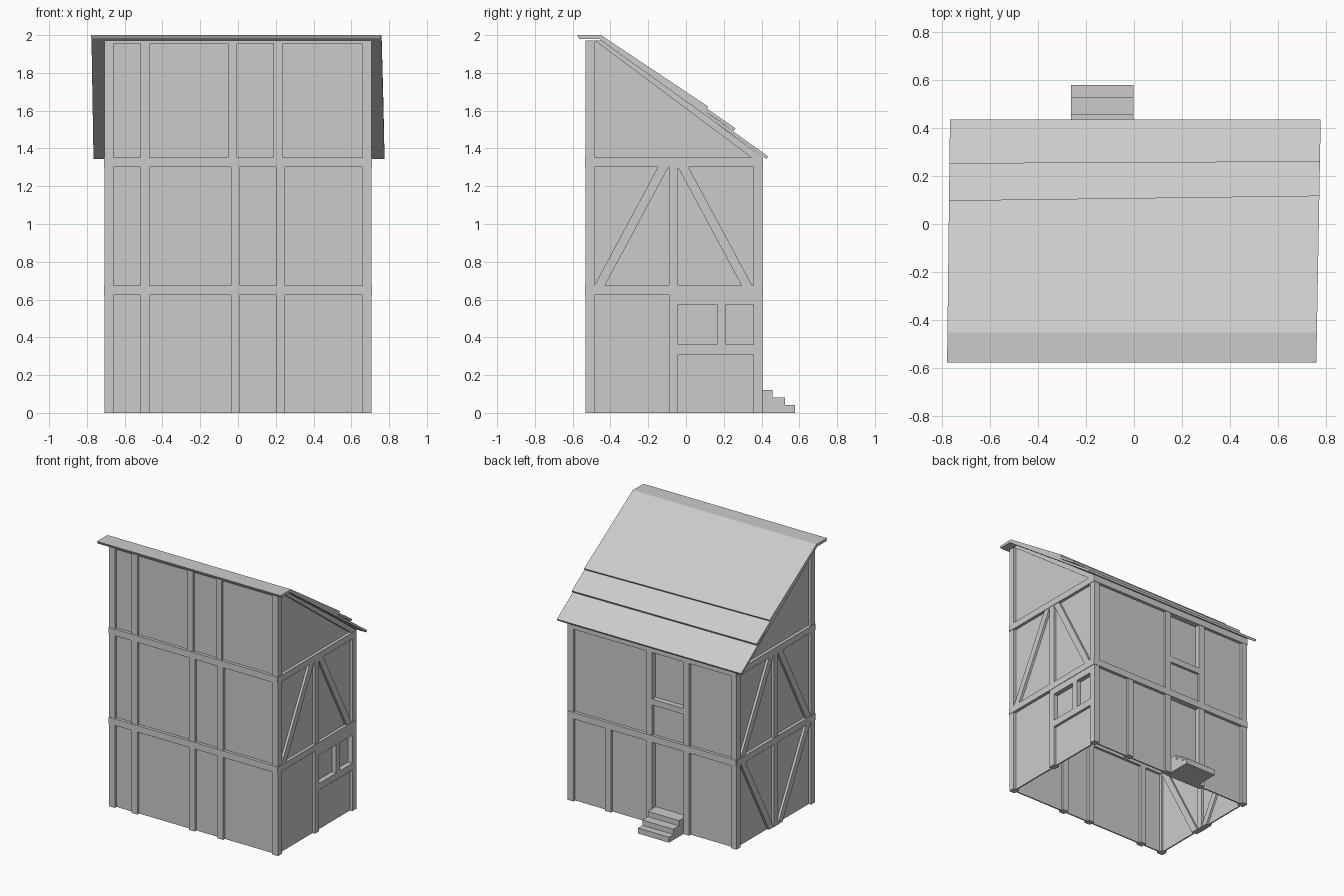
import bpy, bmesh

if "Cube" in bpy.data.objects:
    bpy.data.objects.remove(bpy.data.objects["Cube"])

X, YF, YB = 0.706, -0.532, 0.405      # outer wall faces
B = 0.048                             # beam size

# Each wall maps (along wall, depth inward, height) to world space
WALLS = {
    "front": lambda u, d, z: (u, YF + d, z),
    "back":  lambda u, d, z: (u, YB - d, z),
    "right": lambda u, d, z: (X - d, u, z),
    "left":  lambda u, d, z: (-X + d, u, z),
}


def solid(name, ring_a, ring_b):
    """Closed solid joining two matching rings of points."""
    bm = bmesh.new()
    a = [bm.verts.new(p) for p in ring_a]
    b = [bm.verts.new(p) for p in ring_b]
    n = len(a)
    bm.faces.new(a)
    bm.faces.new(b[::-1])
    for i in range(n):
        j = (i + 1) % n
        bm.faces.new((a[i], b[i], b[j], a[j]))
    bmesh.ops.recalc_face_normals(bm, faces=bm.faces)
    me = bpy.data.meshes.new(name)
    bm.to_mesh(me)
    bm.free()
    ob = bpy.data.objects.new(name, me)
    bpy.context.collection.objects.link(ob)
    return ob


def prism(name, wall, pts, d0=0.0, d1=B):
    f = WALLS[wall]
    return solid(f"{wall}_{name}", [f(u, d0, z) for u, z in pts],
                 [f(u, d1, z) for u, z in pts])


def rect(name, wall, u0, u1, z0, z1, d0=0.0, d1=B):
    return prism(name, wall, [(u0, z0), (u1, z0), (u1, z1), (u0, z1)], d0, d1)


def post(wall, u, z0, z1):
    rect("post", wall, u, u + B, z0, z1)


def panel(wall, u0, u1, z0, z1, depth=0.02):
    rect("panel", wall, u0, u1, z0, z1, depth, depth + 0.01)


def brace(wall, u0, z0, u1, z1, w=0.028):
    prism("brace", wall, [(u0 - w, z0), (u0 + w, z0), (u1 + w, z1), (u1 - w, z1)],
          0.002, B - 0.002)


# Storey heights
F1, F1T, F2, F2T, TOP = 0.625, 0.675, 1.303, 1.353, 1.972

# Corner posts
for side in ("left", "right"):
    rect("corner_post_front", side, YF, YF + B, 0, TOP)
    rect("corner_post_back", side, YB - B, YB, 0, F2T)

# Storey rails, slightly proud of the posts
for wall in WALLS:
    lo, hi = (-X, X) if wall in ("front", "back") else (YF, YB)
    for z0, z1 in ((F1, F1T), (F2, F2T)):
        rect("rail", wall, lo, hi, z0, z1, -0.003, B)

# Front wall
panel("front", -X + 0.02, X - 0.02, 0, TOP)
rect("top_plate", "front", -X + B, X - B, 1.955, TOP)
for z0, z1, us in ((0, F1, (-0.517, -0.037, 0.2)),
                   (F1T, F2, (-0.517, -0.037, 0.2)),
                   (F2T, TOP, (-0.517, -0.053, 0.187))):
    for u in us:
        post("front", u, z0, z1)

# Back wall with door and window bay between two posts
DL, DR = -0.262, 0.0
panel("back", DR, X - 0.02, 0, F2T)
panel("back", -X + 0.02, DL, 0, F2T)
for u in (DL - B, DR):
    post("back", u, 0, F1)
    post("back", u, F1T, F2)
post("back", 0.345, 0, F1)
rect("door", "back", DL, DR, 0.0, F1, 0.04, 0.05)
rect("window_rail", "back", DL, DR, 0.905, 0.95)
panel("back", DL, DR, F1T, 0.905)
rect("window", "back", DL, DR, 0.95, F2, 0.04, 0.05)

# Side walls: shared posts, upper braces, gable and rafter
for side in ("left", "right"):
    post(side, -0.09, 0, F1)
    post(side, -0.09, F1T, F2)
    brace(side, -0.457, F1T, -0.12, F2)
    brace(side, 0.322, F1T, -0.016, F2)
    panel(side, YF + 0.02, YB - 0.02, F1, F2T)
    panel(side, YF + 0.02, -0.06, 0, F1)
    prism("gable_panel", side, [(YF + 0.02, F2), (0.38, F2), (0.38, F2T),
                                (-0.45, 1.965), (YF + 0.02, 1.965)], 0.02, 0.03)
    prism("rafter", side, [(YF + B, TOP), (-0.432, TOP), (YB, F2T), (0.345, F2T)])

# Left lower storey: V braces
panel("left", -0.06, YB - 0.02, 0, F1)
brace("left", -0.12, 0, -0.457, F1)
brace("left", -0.016, 0, 0.322, F1)

# Right lower storey: pair of windows
rect("window_sill", "right", -0.042, YB - B, 0.31, 0.362)
rect("window_head", "right", -0.042, YB - B, 0.575, F1)
rect("window_mullion", "right", 0.165, 0.212, 0.362, 0.575)
panel("right", -0.06, YB - 0.02, 0, 0.33)
rect("windows", "right", -0.06, YB - 0.02, 0.33, 0.6, 0.036, 0.046)


# Roof: three thin boards fanning out from the ridge, slightly skewed
def roof_edge(y, side):
    t = (y + 0.575) / 1.01
    return -0.777 + 0.012 * t if side < 0 else 0.758 + 0.018 * t


def roof_board(name, ridge_z, y_end, z_end, skew):
    rings = []
    for side in (-1, 1):
        slope = (ridge_z - z_end) / (y_end + 0.45)
        y1 = y_end + (skew if side > 0 else -skew)
        z1 = ridge_z - slope * (y1 + 0.45)
        pts = [(-0.45, ridge_z), (y1, z1), (y1 - 0.008, z1 - 0.014),
               (-0.458, ridge_z - 0.016)]
        rings.append([(roof_edge(y, side), y, z) for y, z in pts])
    solid(name, *rings)


roof_board("roof_upper", 2.0, 0.108, 1.628, 0.01)
roof_board("roof_middle", 1.997, 0.257, 1.510, 0.004)
roof_board("roof_lower", 1.993, 0.434, 1.358, 0.0)
cap = [(-0.576, 2.0), (-0.45, 2.0), (-0.44, 1.98), (-0.566, 1.98)]
solid("roof_cap", *[[(roof_edge(y, s), y, z) for y, z in cap] for s in (-1, 1)])

# Door steps
steps = [(0.36, 0), (0.577, 0), (0.577, 0.042), (0.525, 0.042), (0.525, 0.082),
         (0.458, 0.082), (0.458, 0.122), (0.36, 0.122)]
solid("door_steps", [(DL, y, z) for y, z in steps], [(-0.002, y, z) for y, z in steps])
